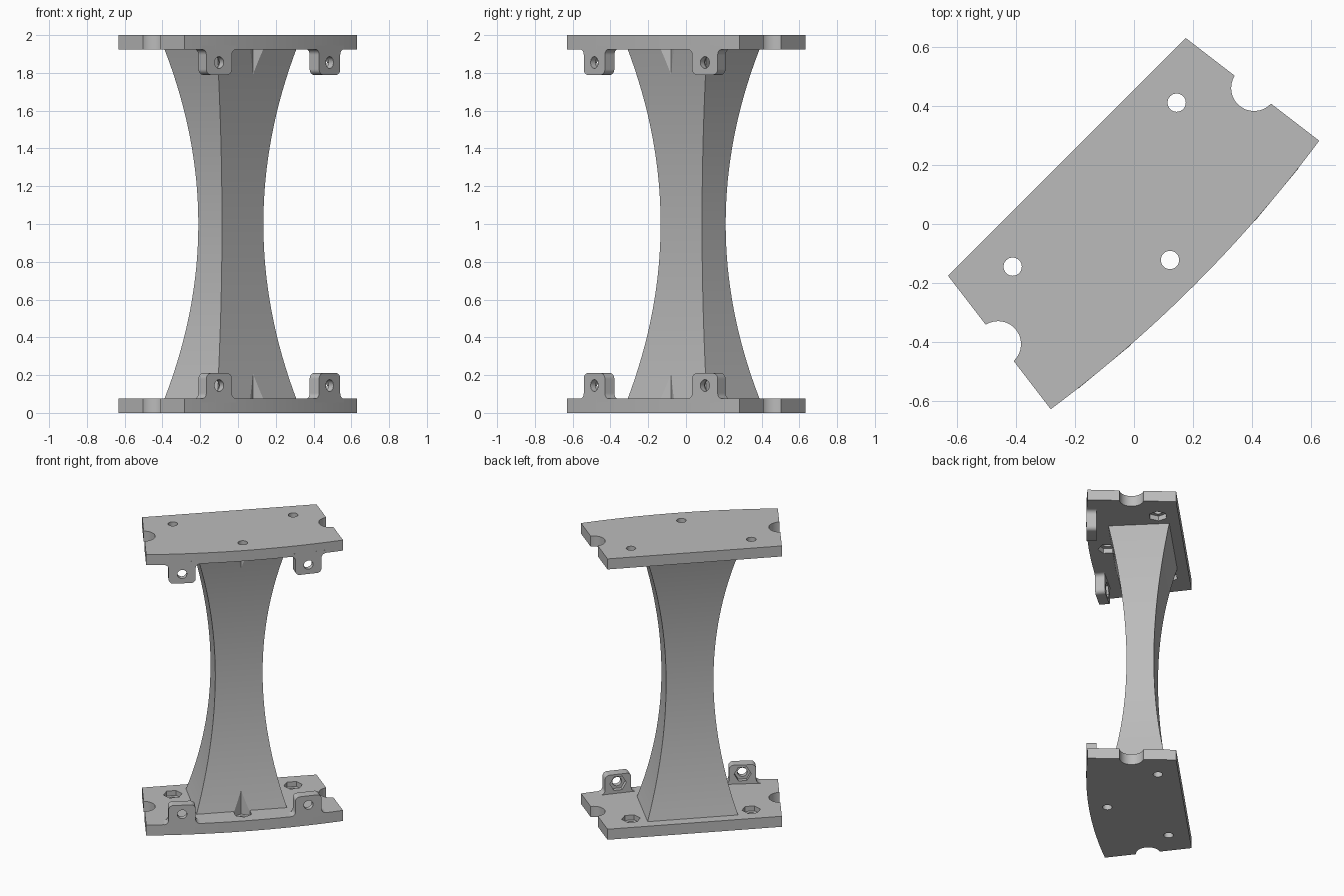
import bpy, bmesh, math
from mathutils import Matrix

if "Cube" in bpy.data.objects:
    bpy.data.objects.remove(bpy.data.objects["Cube"])

grey = bpy.data.materials.new("plain grey")
grey.use_nodes = True
grey.diffuse_color = (0.5, 0.5, 0.5, 1)
grey.node_tree.nodes["Principled BSDF"].inputs["Base Color"].default_value = (0.5, 0.5, 0.5, 1)

TURN = Matrix.Rotation(math.radians(45), 4, 'Z')   # the stand lies on the diagonal
PLATE = 0.075                                      # plate thickness
EDGE, SAG, HALF = -0.292, 0.047, 0.645             # bowed front edge


def loft(name, rings):
    """Closed solid through a list of equal-length rings of points."""
    bm = bmesh.new()
    vs = [[bm.verts.new(p) for p in ring] for ring in rings]
    n = len(vs[0])
    for a, b in zip(vs, vs[1:]):
        for i in range(n):
            bm.faces.new((a[i], a[(i + 1) % n], b[(i + 1) % n], b[i]))
    bm.faces.new(vs[0][::-1])
    bm.faces.new(vs[-1])
    bmesh.ops.recalc_face_normals(bm, faces=bm.faces)
    me = bpy.data.meshes.new(name)
    bm.to_mesh(me)
    bm.free()
    me.materials.append(grey)
    ob = bpy.data.objects.new(name, me)
    bpy.context.collection.objects.link(ob)
    return ob


def prism(name, outline, lo, hi):
    return loft(name, [[(x, y, z) for x, y in outline] for z in (lo, hi)])


def circle(x, y, r, n=32, phase=0.0):
    return [(x + r * math.cos(phase + math.tau * i / n),
             y + r * math.sin(phase + math.tau * i / n)) for i in range(n)]


def arc(x, y, r, start, end, n=6):
    return [(x + r * math.cos(math.radians(start + (end - start) * i / n)),
             y + r * math.sin(math.radians(start + (end - start) * i / n))) for i in range(n + 1)]


def cut(ob, cutters):
    for c in cutters:
        c.hide_render = True
        mod = ob.modifiers.new("cut", 'BOOLEAN')
        mod.operation, mod.solver, mod.object = 'DIFFERENCE', 'EXACT', c
    bpy.context.view_layer.update()
    done = bpy.data.meshes.new_from_object(ob.evaluated_get(bpy.context.evaluated_depsgraph_get()))
    ob.modifiers.clear()
    ob.data = done
    for c in cutters:
        bpy.data.objects.remove(c)


def mirrored(ob, name):
    """Copy reflected to the other end of the column."""
    top = bpy.data.objects.new(name, ob.data.copy())
    top.data.transform(Matrix.Translation((0, 0, 2)) @ Matrix.Diagonal((1, 1, -1, 1)))
    top.data.flip_normals()
    bpy.context.collection.objects.link(top)
    return top


# Plate: straight back, slanted ends, bowed front
steps = 24
outline = [(0.571, 0.323), (-0.571, 0.323)]
for i in range(steps + 1):
    x = HALF * (2 * i / steps - 1)
    outline.append((x, EDGE + SAG * (x / HALF) ** 2))
bottom_plate = prism("bottom_plate", outline, 0, PLATE)

# Bolt holes, hexagonal nut pockets and end notches
bolts = [(-0.394, 0.189, 0), (0.394, 0.189, 0), (0, -0.173, math.pi / 2)]
cutters = []
for x, y, phase in bolts:
    cutters.append(prism("hole_cutter", circle(x, y, 0.031), -0.1, 0.2))
    cutters.append(prism("nut_cutter", circle(x, y, 0.061, 6, phase), 0.04, 0.2))
for side in (-1, 1):
    cutters.append(prism("notch_cutter", circle(side * 0.615, 0.038, 0.078), -0.1, 0.2))
cut(bottom_plate, cutters)
parts = [bottom_plate, mirrored(bottom_plate, "top_plate")]

# Column: rectangular section, waisted along circular-like curves
rings = []
levels = 32
for i in range(levels + 1):
    t = 2 * i / levels - 1
    z = 1 + t * (1 - PLATE + 0.003)
    w = 0.155 + 0.142 * t * t
    front, back = -0.035 - 0.106 * t * t, 0.142 + 0.113 * t * t
    rings.append([(-w, front, z), (w, front, z), (w, back, z), (-w, back, z)])
column = loft("column", rings)
x, y, phase = bolts[2]
cut(column, [prism("access_cutter", circle(x, y, 0.061, 6, phase), lo, lo + 0.4)
             for lo in (0.04, 1.56)])
parts.append(column)

# Lugs: rounded tabs with flared feet, bolt hole and nut pocket on the inner face
w, r, top, thick = 0.0875, 0.03, 0.21, 0.065
half = [(w + r, PLATE - 0.02)] + arc(w + r, PLATE + r, r, 270, 180) + arc(w - r, top - r, r, 0, 90)
tab = half + [(-a, b) for a, b in reversed(half)]
for side, label in ((-1, "right"), (1, "left")):
    lug = prism(f"bottom_{label}_lug", tab, 0, thick)
    cut(lug, [prism("hole_cutter", circle(0, 0.145, 0.031), -0.1, 0.2),
              prism("nut_cutter", circle(0, 0.145, 0.055, 6), -0.1, 0.03)])
    # stand the tab up with its outer face on the bowed edge
    stand = Matrix.Rotation(math.pi / 2, 4, 'X') @ Matrix.Translation((0, 0, -thick))
    lean = Matrix.Rotation(side * 0.094, 4, 'Z')
    lug.data.transform(Matrix.Translation((side * 0.414, -0.2725, 0)) @ lean @ stand)
    parts += [lug, mirrored(lug, f"top_{label}_lug")]

# Turn everything onto the diagonal and smooth the curved faces
bpy.ops.object.select_all(action='DESELECT')
for ob in parts:
    ob.data.transform(TURN)
    ob.select_set(True)
bpy.context.view_layer.objects.active = column
bpy.ops.object.shade_smooth_by_angle(angle=math.radians(30))
